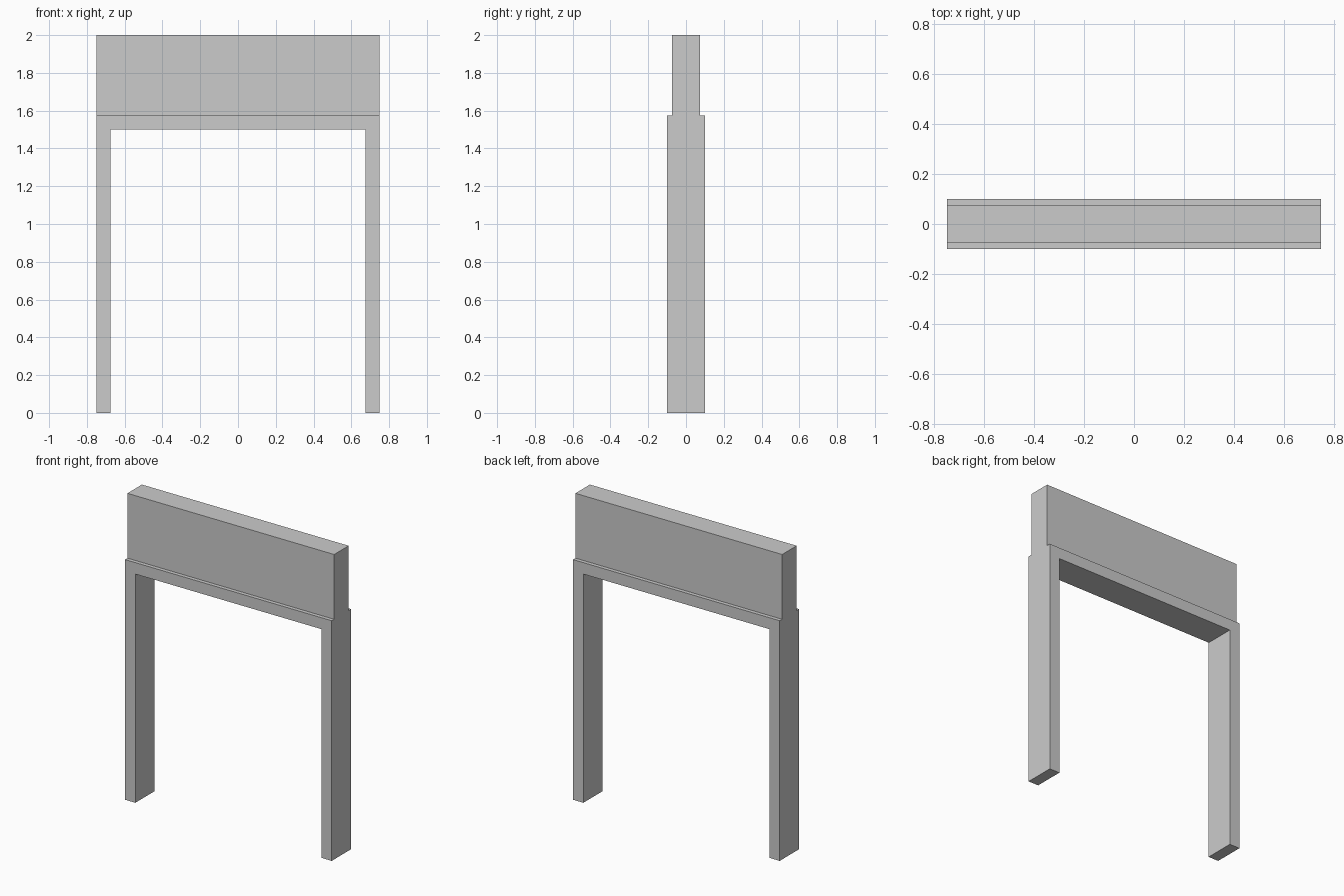
import bpy, bmesh
from mathutils import Vector

if "Cube" in bpy.data.objects:
    bpy.data.objects.remove(bpy.data.objects["Cube"])


def extruded_profile(name, points, depth):
    """Extrude an x-z outline along y, centred on y = 0."""
    bm = bmesh.new()
    face = bm.faces.new([bm.verts.new((x, -depth / 2, z)) for x, z in points])
    result = bmesh.ops.extrude_face_region(bm, geom=[face])
    verts = [g for g in result["geom"] if isinstance(g, bmesh.types.BMVert)]
    bmesh.ops.translate(bm, verts=verts, vec=Vector((0, depth, 0)))
    bmesh.ops.recalc_face_normals(bm, faces=bm.faces)
    mesh = bpy.data.meshes.new(name)
    bm.to_mesh(mesh)
    bm.free()
    obj = bpy.data.objects.new(name, mesh)
    bpy.context.collection.objects.link(obj)
    return obj


HALF_WIDTH, INNER = 0.75, 0.675
OPENING_TOP, FRAME_TOP, WALL_TOP = 1.5, 1.575, 2.0

# Door frame: two jambs and a lintel in one piece
right_half = [(INNER, OPENING_TOP), (INNER, 0), (HALF_WIDTH, 0), (HALF_WIDTH, FRAME_TOP)]
left_half = [(-x, z) for x, z in reversed(right_half)]
extruded_profile("door_frame", right_half + left_half, 0.2)

# Thinner wall panel standing on the lintel
extruded_profile("wall_above_door", [
    (-HALF_WIDTH, FRAME_TOP), (HALF_WIDTH, FRAME_TOP),
    (HALF_WIDTH, WALL_TOP), (-HALF_WIDTH, WALL_TOP)], 0.15)
